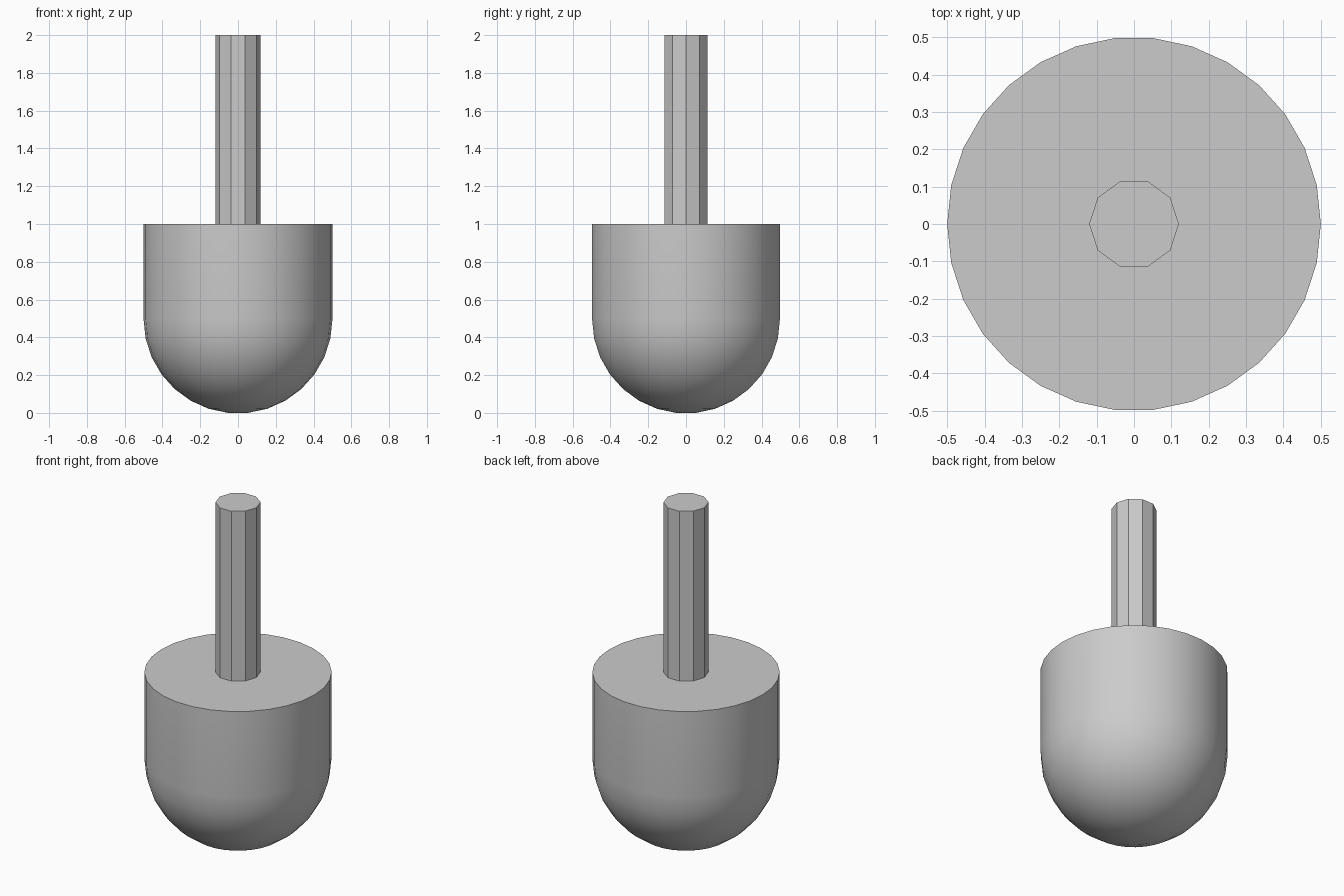
import bpy, bmesh, math

cube = bpy.data.objects.get("Cube")
if cube:
    bpy.data.objects.remove(cube, do_unlink=True)

# Single grey material
GREY = (0.6, 0.6, 0.6, 1.0)
grey = bpy.data.materials.new("plain grey")
grey.use_nodes = True
grey.diffuse_color = GREY
grey.node_tree.nodes["Principled BSDF"].inputs["Base Color"].default_value = GREY


def lathe(name, profile, sides):
    """Turn a (radius, height) profile, listed bottom to top, into a capped solid."""
    bm = bmesh.new()
    rings = []
    for radius, z in profile:
        angles = [2 * math.pi * i / sides for i in range(sides)]
        rings.append([bm.verts.new((radius * math.cos(a), radius * math.sin(a), z)) for a in angles])
    for low, high in zip(rings, rings[1:]):
        for i in range(sides):
            j = (i + 1) % sides
            bm.faces.new((low[i], low[j], high[j], high[i]))
    bm.faces.new(rings[0][::-1])
    bm.faces.new(rings[-1])
    mesh = bpy.data.meshes.new(name)
    bm.to_mesh(mesh)
    bm.free()
    mesh.materials.append(grey)
    obj = bpy.data.objects.new(name, mesh)
    bpy.context.collection.objects.link(obj)
    bpy.ops.object.select_all(action="DESELECT")
    obj.select_set(True)
    bpy.context.view_layer.objects.active = obj
    bpy.ops.object.shade_smooth_by_angle(angle=math.radians(30))
    return obj


# Round-bottomed body: faceted hemisphere with a small flat tip, then a straight wall
R = 0.5
latitudes = [math.radians(d) for d in range(84, -1, -12)]
centre = R * math.sin(latitudes[0])
bowl = [(R * math.cos(a), centre - R * math.sin(a)) for a in latitudes]
lathe("body", bowl + [(R, 1.0)], 30)

# Ten-sided shaft standing on the body
lathe("shaft", [(0.12, 1.0), (0.12, 2.0)], 10)
